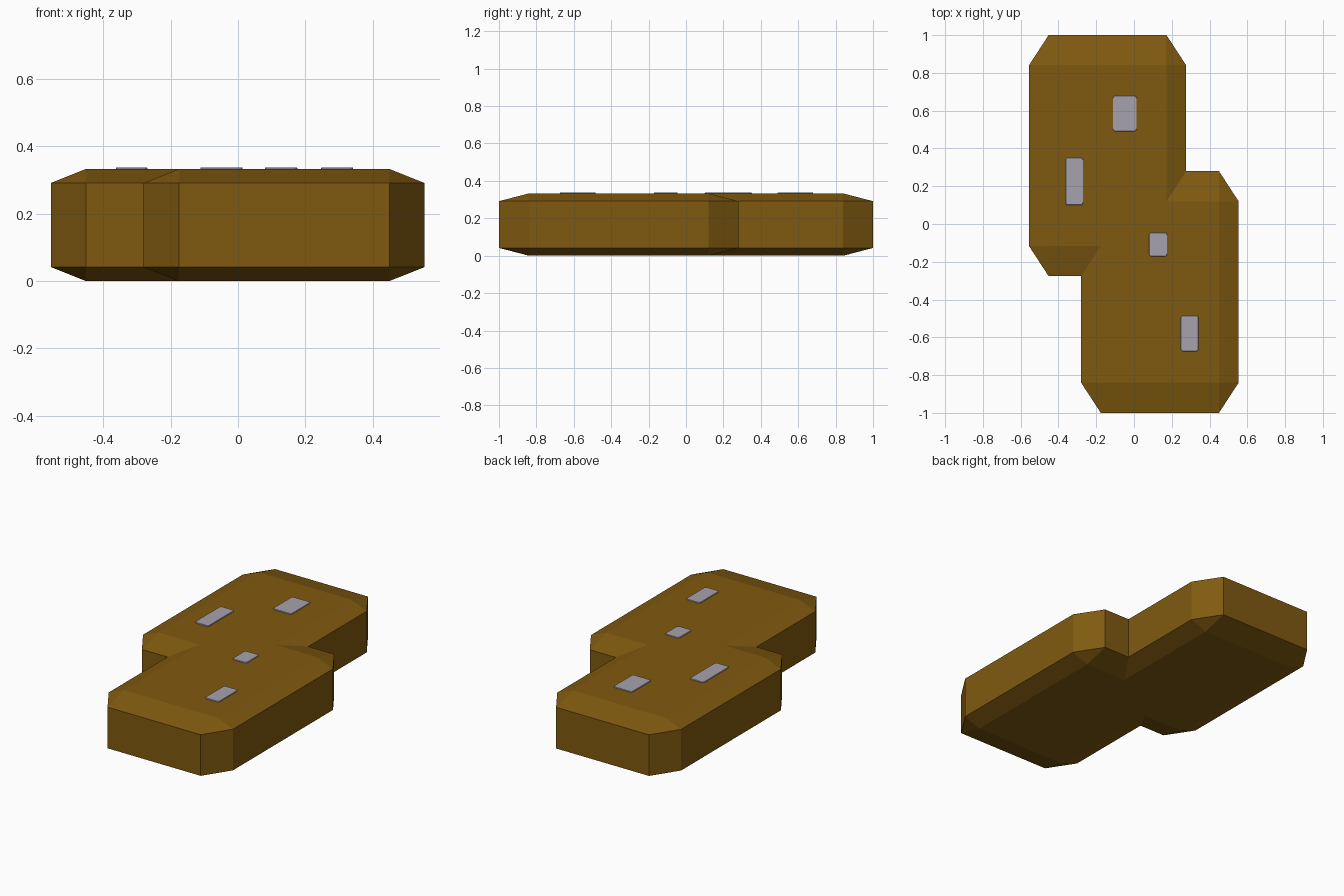
import bpy
import bmesh
from mathutils import Vector

if "Cube" in bpy.data.objects:
    bpy.data.objects.remove(bpy.data.objects["Cube"], do_unlink=True)


def make_material(name, color):
    mat = bpy.data.materials.new(name)
    mat.use_nodes = True
    mat.diffuse_color = color
    mat.node_tree.nodes["Principled BSDF"].inputs["Base Color"].default_value = color
    return mat


def add_object(name, bm, mat):
    bmesh.ops.recalc_face_normals(bm, faces=bm.faces)
    mesh = bpy.data.meshes.new(name)
    bm.to_mesh(mesh)
    bm.free()
    mesh.materials.append(mat)
    obj = bpy.data.objects.new(name, mesh)
    bpy.context.collection.objects.link(obj)
    return obj


def fit(bm, low, high):
    """Stretch a unit cube shape to the given bounds."""
    low, high = Vector(low), Vector(high)
    for v in bm.verts:
        v.co = low + (v.co + Vector((0.5, 0.5, 0.5))) * (high - low)


def slab(name, low, high, mat):
    # Chamfer the unit cube first so the bevel stretches with the block
    bm = bmesh.new()
    bmesh.ops.create_cube(bm, size=1)
    bmesh.ops.bevel(bm, geom=bm.edges[:], offset=0.125, segments=1,
                    affect='EDGES', profile=0.5)
    fit(bm, low, high)
    return add_object(name, bm, mat)


def plate(name, x0, x1, y0, y1, mat):
    # Thin plate with rounded corners and a slightly tapered rim
    bm = bmesh.new()
    bmesh.ops.create_cube(bm, size=1)
    fit(bm, (x0, y0, TOP - 0.003), (x1, y1, TOP + 0.005))
    upright = [e for e in bm.edges
               if abs(e.verts[0].co.z - e.verts[1].co.z) > 0.001]
    bmesh.ops.bevel(bm, geom=upright, offset=0.014, segments=3,
                    affect='EDGES', profile=0.5)
    rim = [e for e in bm.edges if all(v.co.z > TOP for v in e.verts)]
    bmesh.ops.bevel(bm, geom=rim, offset=0.002, segments=1,
                    affect='EDGES', profile=0.5)
    return add_object(name, bm, mat)


brown = make_material("golden brown", (0.216, 0.102, 0.005, 1))
grey = make_material("pale grey", (0.38, 0.36, 0.42, 1))
TOP = 0.333

# Two overlapping chamfered blocks
slab("back_block", (-0.556, -0.276, 0), (0.276, 1, TOP), brown)
slab("front_block", (-0.28, -1, 0), (0.554, 0.28, TOP), brown)

# Plates on the upper surface
plate("back_plate", -0.112, 0.014, 0.49, 0.68, grey)
plate("side_plate", -0.363, -0.269, 0.10, 0.352, grey)
plate("middle_plate", 0.08, 0.176, -0.172, -0.045, grey)
plate("front_plate", 0.247, 0.342, -0.674, -0.484, grey)
